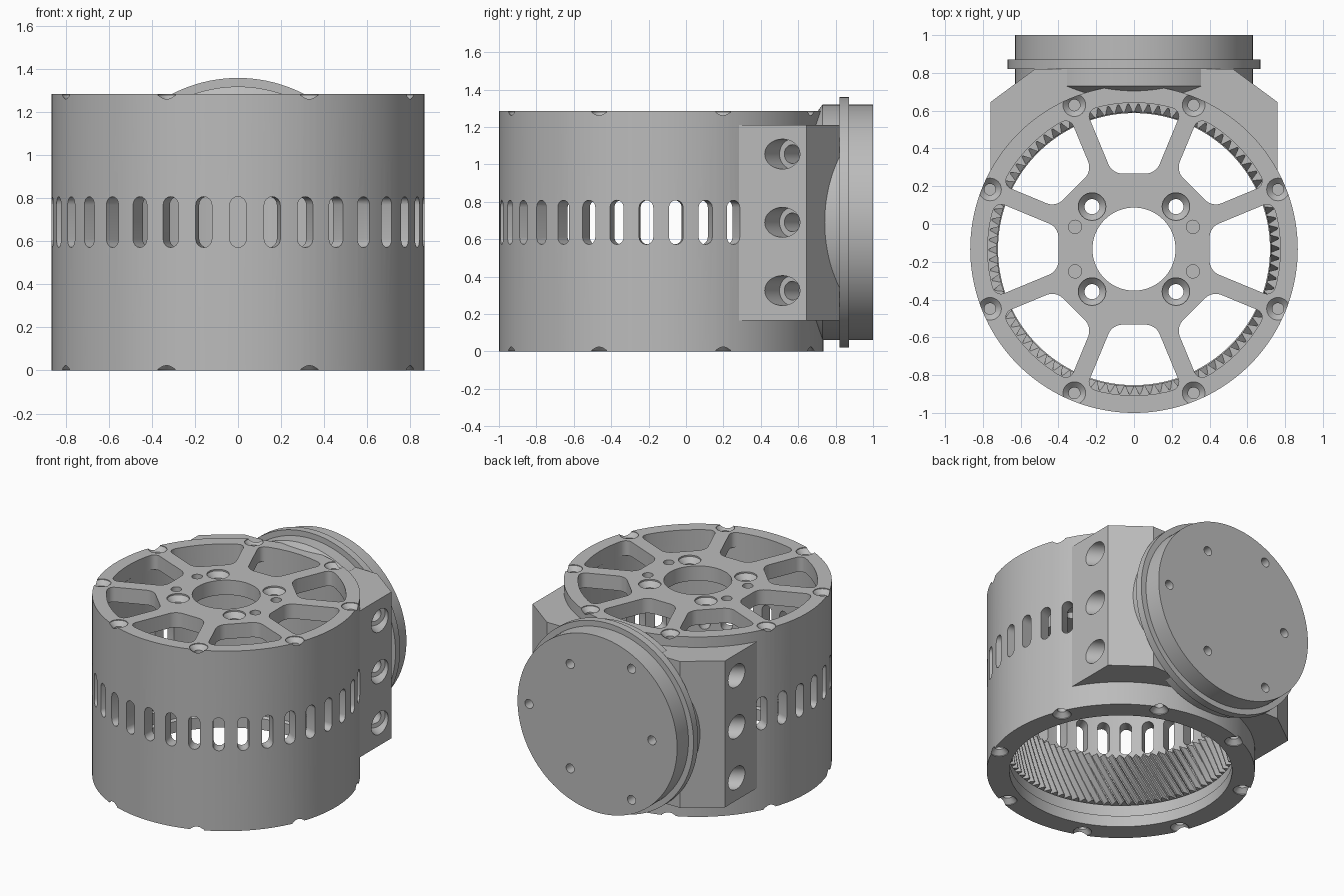
import bpy, bmesh
from math import sin, cos, pi, tau, radians
from mathutils import Matrix, Vector

if "Cube" in bpy.data.objects:
    bpy.data.objects.remove(bpy.data.objects["Cube"], do_unlink=True)

metal = bpy.data.materials.new("grey metal")
metal.use_nodes = True
GREY = (0.5, 0.5, 0.5, 1)
metal.diffuse_color = GREY
metal.node_tree.nodes["Principled BSDF"].inputs["Base Color"].default_value = GREY

R, H, PLATE = 0.867, 1.285, 1.18            # housing radius, height, underside of top plate
AXIS = Matrix.Translation((0, -0.133, 0))   # housing axis
DISC_Z = 0.69


def loft(bm, rings, matrix=Matrix(), closed=False):
    """Skin a list of equal point rings, capped or joined end to start."""
    rows = [[bm.verts.new(matrix @ Vector(p)) for p in ring] for ring in rings]
    pairs = list(zip(rows, rows[1:]))
    if closed:
        pairs.append((rows[-1], rows[0]))
    else:
        bm.faces.new(rows[0])
        bm.faces.new(rows[-1])
    for a, b in pairs:
        n = len(a)
        for i in range(n):
            j = (i + 1) % n
            bm.faces.new((a[i], a[j], b[j], b[i]))


def turn(bm, profile, matrix=Matrix(), segs=32):
    """Solid of revolution from (radius, height) pairs."""
    loft(bm, [[(r * cos(tau * i / segs), r * sin(tau * i / segs), z) for i in range(segs)]
              for r, z in profile], matrix)


def prism(bm, outline, z0, z1, matrix=Matrix()):
    loft(bm, [[(x, y, z) for x, y in outline] for z in (z0, z1)], matrix)


def finish(bm, name):
    bmesh.ops.recalc_face_normals(bm, faces=bm.faces)
    mesh = bpy.data.meshes.new(name)
    bm.to_mesh(mesh)
    bm.free()
    mesh.materials.append(metal)
    ob = bpy.data.objects.new(name, mesh)
    bpy.context.collection.objects.link(ob)
    return ob


def combine(target, bm, name, operation='DIFFERENCE'):
    """Apply a boolean with the given mesh and drop the helper."""
    tool = finish(bm, name)
    tool.hide_render = True
    mod = target.modifiers.new(name, 'BOOLEAN')
    mod.operation, mod.solver, mod.object = operation, 'EXACT', tool
    bpy.context.view_layer.objects.active = target
    bpy.ops.object.modifier_apply(modifier=name)
    bpy.data.objects.remove(tool, do_unlink=True)


def spin(angle):
    return AXIS @ Matrix.Rotation(angle, 4, 'Z')


# Housing drum
bm = bmesh.new()
turn(bm, [(R, 0), (R, H)], AXIS, 144)
housing = finish(bm, "housing")

# Rear mounting block with chamfered corners
bm = bmesh.new()
half = [(0.76, 0.0), (0.76, 0.645), (0.525, 0.82)]
prism(bm, half + [(-x, y) for x, y in reversed(half)], 0.165, 1.21)
combine(housing, bm, "mounting_block", 'UNION')

# Round rear flange with a raised rim
rear = Matrix.Translation((0, 0, DISC_Z)) @ Matrix.Rotation(-pi / 2, 4, 'X')
bm = bmesh.new()
turn(bm, [(0.52, 0.65), (0.63, 0.73), (0.63, 0.82), (0.67, 0.82), (0.67, 0.872),
          (0.63, 0.872), (0.63, 1.0)], rear, 128)
combine(housing, bm, "rear_flange", 'UNION')

# Stepped bore
bm = bmesh.new()
turn(bm, [(0.72, -0.1), (0.72, 0.08), (0.74, 0.09), (0.74, 0.17), (0.78, 0.17),
          (0.78, PLATE)], AXIS, 144)
combine(housing, bm, "bore")

# Eight rounded windows between the spokes, and the hub hole
bm = bmesh.new()
for k in range(8):
    inner, outer, web = (0.45 if k % 2 else 0.40), 0.775, 0.047
    a = pi / 8
    slope = sin(a) / cos(a)
    near = inner * slope - web / cos(a)
    corner = a - web / outer
    arc = [corner * t for t in (-1, -0.7, -0.45, -0.2, 0, 0.2, 0.45, 0.7, 1)]
    outline = [(inner, near), (inner, -near)] + [(outer * cos(t), outer * sin(t)) for t in arc]
    w = bmesh.new()
    prism(w, outline, 1.1, 1.4)
    w.verts.ensure_lookup_table()
    n = len(outline)
    edges = [w.edges.get((w.verts[i], w.verts[i + n])) for i in (0, 1, 2, n - 1)]
    bmesh.ops.bevel(w, geom=edges, offset=0.05, segments=5, profile=0.5, affect='EDGES')
    bmesh.ops.transform(w, matrix=spin(k * pi / 4), verts=w.verts)
    part = bpy.data.meshes.new("window")
    w.to_mesh(part)
    w.free()
    bm.from_mesh(part)
    bpy.data.meshes.remove(part)
turn(bm, [(0.22, 1.1), (0.22, 1.4)], AXIS, 64)
combine(housing, bm, "plate_openings")

# Row of ventilation slots, left out behind the block
bm = bmesh.new()
stadium = []
for end in (1, -1):
    for i in range(9):
        t = pi * i / 8
        stadium.append((0.038 * cos(t) * end, 0.08 * end + 0.038 * sin(t) * end))
for i in range(-11, 12):
    place = spin(tau * i / 34) @ Matrix.Translation((0, 0, 0.69)) @ Matrix.Rotation(pi / 2, 4, 'X')
    prism(bm, stadium, 0.6, 1.0, place)
combine(housing, bm, "vent_slots")

# Countersunk rim screws on both ends, hub screws and blind pin holes
bm = bmesh.new()
sink = [(0.03, -0.12), (0.03, -0.035), (0.06, -0.005), (0.06, 0.05)]
for k in range(8):
    spot = spin(pi / 8 + k * pi / 4) @ Matrix.Translation((0.825, 0, 0))
    turn(bm, sink, spot @ Matrix.Translation((0, 0, H)))
    turn(bm, sink, spot @ Matrix.Scale(-1, 4, (0, 0, 1)))
for sx in (1, -1):
    for sy in (1, -1):
        turn(bm, [(0.04, -0.2), (0.04, -0.045), (0.073, -0.01), (0.073, 0.05)],
             AXIS @ Matrix.Translation((sx * 0.222, sy * 0.225, H)))
        turn(bm, [(0.035, -0.05), (0.035, 0.05)],
             AXIS @ Matrix.Translation((sx * 0.312, sy * 0.118, H)))
combine(housing, bm, "plate_screws")

# Slanted counterbored holes in the block sides, and holes in the rear flange
bm = bmesh.new()
for side in (1, -1):
    tilt = Vector((side * 0.85, -0.53, 0)).to_track_quat('Z', 'Y').to_matrix().to_4x4()
    for step in (-1, 0, 1):
        turn(bm, [(0.05, -0.25), (0.05, -0.1), (0.08, -0.1), (0.08, 0.1)],
             Matrix.Translation((side * 0.76, 0.515, DISC_Z + step * 0.365)) @ tilt)
for k in range(6):
    r, t = (0.43 if k % 2 else 0.54), k * pi / 3
    turn(bm, [(0.032, 0.88), (0.032, 1.1)],
         rear @ Matrix.Translation((r * cos(t), r * sin(t), 0)))
combine(housing, bm, "bolt_holes")

# Helical internal gear ring
TEETH, LOW, HIGH, LEVELS = 90, 0.19, 0.54, 6
tooth = [(0, 0.725), (0.15, 0.725), (0.5, 0.768), (0.65, 0.768)]


def gear_row(level, outside):
    f = level / (LEVELS - 1)
    row = []
    for i in range(TEETH):
        for part, r in tooth:
            t = tau * (i + part) / TEETH + radians(14) * f
            rr = 0.79 if outside else r
            row.append((rr * cos(t), rr * sin(t), LOW + (HIGH - LOW) * f))
    return row


bm = bmesh.new()
loft(bm, [gear_row(k, False) for k in range(LEVELS)]
     + [gear_row(k, True) for k in reversed(range(LEVELS))], AXIS, closed=True)
gear = finish(bm, "internal_gear")

# Smooth curved walls, keep edges crisp
for ob in (housing, gear):
    bpy.ops.object.select_all(action='DESELECT')
    ob.select_set(True)
    bpy.context.view_layer.objects.active = ob
    bpy.ops.object.shade_smooth_by_angle(angle=radians(25))
